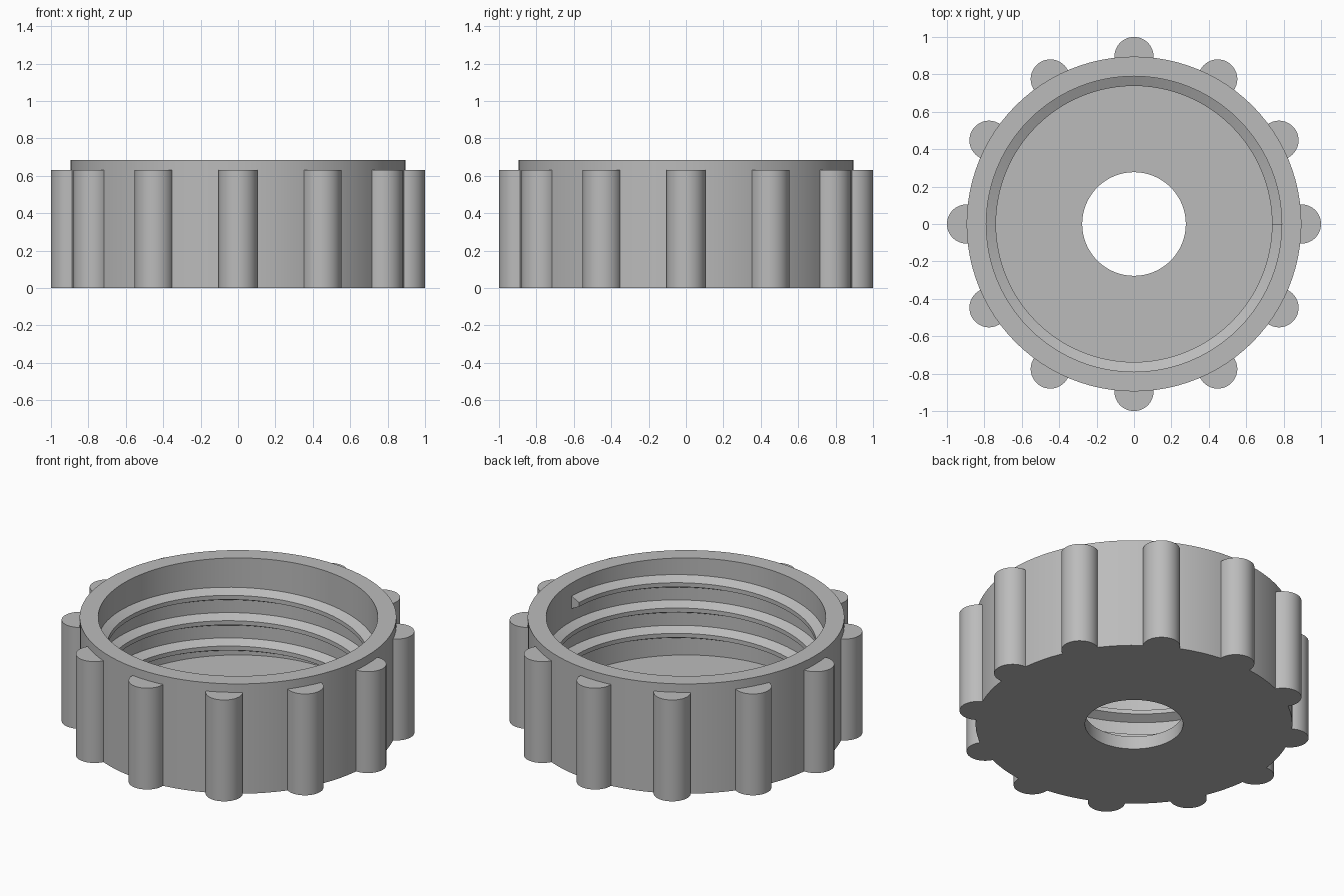
import bpy, bmesh, math

cube = bpy.data.objects.get("Cube")
if cube:
    bpy.data.objects.remove(cube, do_unlink=True)

SEGMENTS = 96
R_OUT, R_IN, R_HOLE = 0.895, 0.79, 0.277
HEIGHT, FLOOR = 0.685, 0.08
GRIP_R, GRIP_H, GRIPS = 0.105, 0.632, 12
PITCH, TURNS, THREAD_END = 0.158, 3, 0.565

grey = bpy.data.materials.new("plain grey")
grey.use_nodes = True
colour = (0.5, 0.5, 0.5, 1)
grey.diffuse_color = colour
grey.node_tree.nodes["Principled BSDF"].inputs["Base Color"].default_value = colour


def finish(name, bm):
    """Turn a bmesh into a smooth-shaded object with crisp edges."""
    bmesh.ops.recalc_face_normals(bm, faces=bm.faces)
    mesh = bpy.data.meshes.new(name)
    bm.to_mesh(mesh)
    bm.free()
    mesh.materials.append(grey)
    obj = bpy.data.objects.new(name, mesh)
    bpy.context.collection.objects.link(obj)
    bpy.ops.object.select_all(action='DESELECT')
    obj.select_set(True)
    bpy.context.view_layer.objects.active = obj
    bpy.ops.object.shade_smooth_by_angle(angle=math.radians(25))
    return obj


def sweep(name, profile, steps, rise=0.0, closed=True):
    """Carry a closed (radius, height) profile around z, climbing by rise per step."""
    bm = bmesh.new()
    rings = []
    for i in range(steps if closed else steps + 1):
        a = math.tau * i / SEGMENTS
        rings.append([bm.verts.new((r * math.cos(a), r * math.sin(a), z + rise * i))
                      for r, z in profile])
    n = len(profile)
    pairs = list(zip(rings, rings[1:]))
    if closed:
        pairs.append((rings[-1], rings[0]))
    for p, q in pairs:
        for j in range(n):
            k = (j + 1) % n
            bm.faces.new((p[j], q[j], q[k], p[k]))
    if not closed:
        bm.faces.new(rings[0])
        bm.faces.new(rings[-1])
    return finish(name, bm)


# Cup with a round hole in its floor
sweep("cap_body", [(R_HOLE, 0), (R_OUT, 0), (R_OUT, HEIGHT), (R_IN, HEIGHT),
                   (R_IN, FLOOR), (R_HOLE, FLOOR)], SEGMENTS)

# Internal screw thread with a trapezoid section, rooted slightly in the wall
start = THREAD_END - PITCH * TURNS
root, crest = PITCH / 4, PITCH / 12
section = [(R_IN + 0.005, start - root), (R_IN, start - root),
           (R_IN - 0.052, start - crest), (R_IN - 0.052, start + crest),
           (R_IN, start + root), (R_IN + 0.005, start + root)]
sweep("inner_thread", section, SEGMENTS * TURNS, PITCH / SEGMENTS, closed=False)

# Round grip ribs spaced around the outside
for i in range(GRIPS):
    a = math.tau * i / GRIPS
    bm = bmesh.new()
    bmesh.ops.create_cone(bm, cap_ends=True, segments=48, radius1=GRIP_R,
                          radius2=GRIP_R, depth=GRIP_H)
    bmesh.ops.translate(bm, verts=bm.verts,
                        vec=(R_OUT * math.cos(a), R_OUT * math.sin(a), GRIP_H / 2))
    finish(f"grip_rib_{i + 1}", bm)
